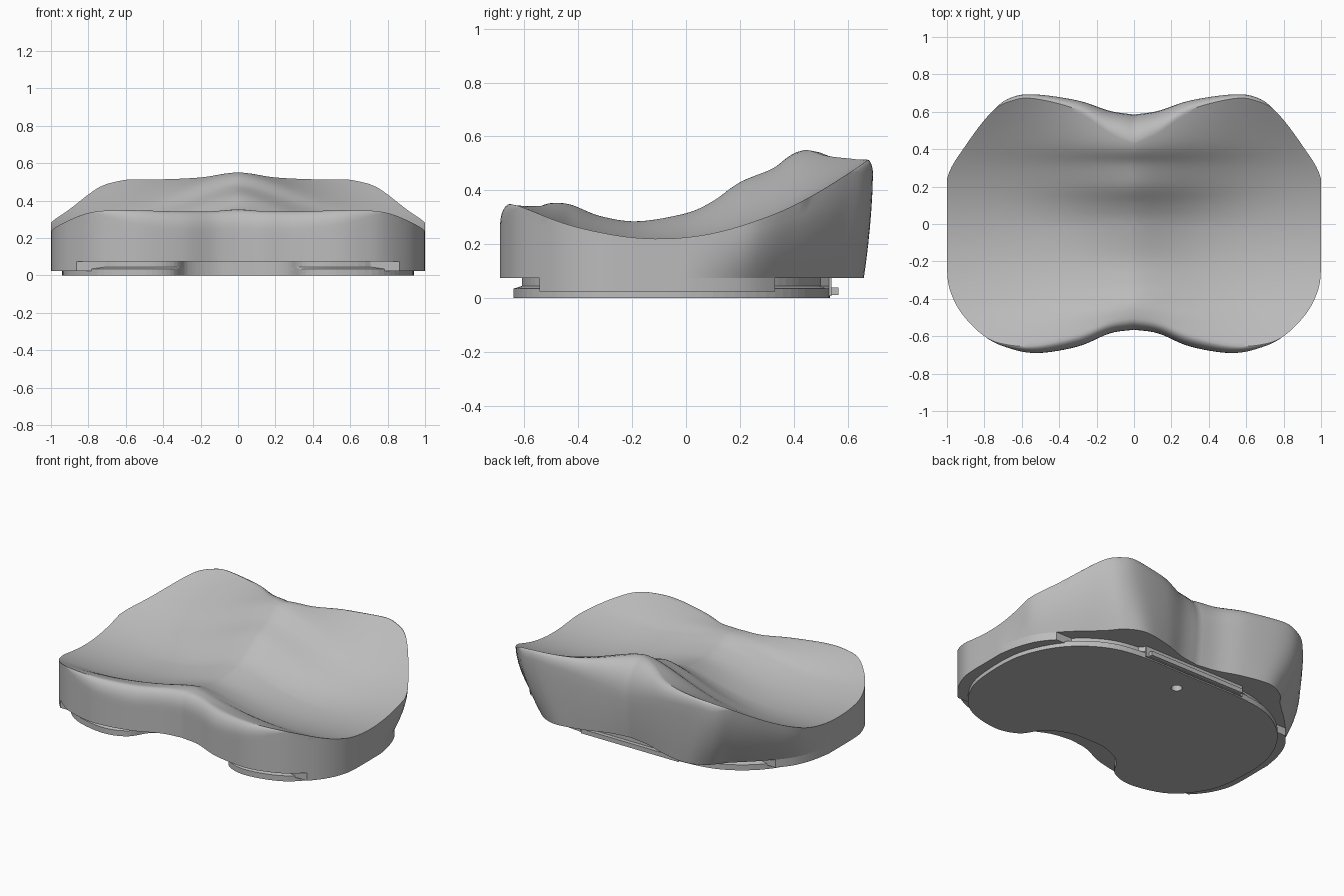
import bpy, bmesh, math
from mathutils import Vector

cube = bpy.data.objects.get("Cube")
if cube:
    bpy.data.objects.remove(cube, do_unlink=True)

grey = bpy.data.materials.new("plain_grey")
grey.use_nodes = True
GREY = (0.5, 0.5, 0.5, 1)
grey.diffuse_color = GREY
grey.node_tree.nodes["Principled BSDF"].inputs["Base Color"].default_value = GREY


def smooth_curve(points, steps=6):
    """Sample a Catmull-Rom curve through 2D points."""
    pts = [Vector(p) for p in points]
    padded = [pts[0] * 2 - pts[1]] + pts + [pts[-1] * 2 - pts[-2]]
    out = []
    for a, b, c, d in zip(padded, padded[1:], padded[2:], padded[3:]):
        for i in range(steps):
            t = i / steps
            out.append((b * 2 + (c - a) * t + (a * 2 - b * 5 + c * 4 - d) * t ** 2
                        + (b * 3 - a - c * 3 + d) * t ** 3) / 2)
    return out + [pts[-1]]


def closed_outline(half):
    """Mirror a back-to-front half outline into a closed loop."""
    side = smooth_curve(half)
    side = [Vector((min(max(p.x, 0), 1), p.y)) for p in side]
    return side + [Vector((-p.x, p.y)) for p in reversed(side[1:-1])]


def finish(name, bm, smooth=True):
    bmesh.ops.remove_doubles(bm, verts=bm.verts, dist=0.0005)
    bmesh.ops.recalc_face_normals(bm, faces=bm.faces)
    mesh = bpy.data.meshes.new(name)
    bm.to_mesh(mesh)
    bm.free()
    obj = bpy.data.objects.new(name, mesh)
    bpy.context.collection.objects.link(obj)
    mesh.materials.append(grey)
    if smooth:
        bpy.ops.object.select_all(action="DESELECT")
        obj.select_set(True)
        bpy.context.view_layer.objects.active = obj
        bpy.ops.object.shade_smooth_by_angle(angle=math.radians(32))
    return obj


def add_ring(bm, loop, heights):
    return [bm.verts.new((p.x, p.y, z)) for p, z in zip(loop, heights)]


def bridge(bm, lower, upper):
    for i in range(len(lower)):
        j = (i + 1) % len(lower)
        bm.faces.new((lower[i], lower[j], upper[j], upper[i]))


def add_prism(bm, levels):
    """Stack (outline, height) levels into a capped solid."""
    rings = [add_ring(bm, loop, [z] * len(loop)) for loop, z in levels]
    for lower, upper in zip(rings, rings[1:]):
        bridge(bm, lower, upper)
    bm.faces.new(rings[0])
    bm.faces.new(rings[-1])


def box(name, low, high):
    bm = bmesh.new()
    corners = [Vector(p) for p in ((low[0], low[1]), (high[0], low[1]),
                                   (high[0], high[1]), (low[0], high[1]))]
    add_prism(bm, [(corners, low[2]), (corners, high[2])])
    finish(name, bm)


# Outlines: half loops running from back centre to front centre
FRONT_SIDE = [(1, 0), (1, -.22), (.985, -.35), (.92, -.48), (.8, -.6)]
FRONT_EDGE = [(.68, -.66), (.52, -.69), (.3, -.655), (.13, -.585), (0, -.565)]
outer = closed_outline(
    [(0, .585), (.13, .605), (.3, .66), (.53, .693), (.66, .675), (.76, .6), (.9, .42), (1, .24)]
    + FRONT_SIDE + FRONT_EDGE)
crest = closed_outline(
    [(0, .44), (.13, .5), (.3, .61), (.53, .67), (.65, .66), (.76, .6), (.9, .42), (1, .24)]
    + FRONT_SIDE + [(.68, -.645), (.52, -.65), (.3, -.6), (.13, -.53), (0, -.505)])
under = closed_outline(
    [(0, .56), (.13, .58), (.28, .63), (.46, .66), (.58, .61), (.66, .52), (.81, .38), (.94, .22)]
    + FRONT_SIDE + FRONT_EDGE)

# Height of the raised centre line, from front to back
ridge_line = smooth_curve([(-.7, .35), (-.55, .35), (-.44, .35), (-.32, .305), (-.18, .285),
                           (0, .315), (.1, .36), (.2, .43), (.32, .48), (.44, .55), (.72, .56)])


def ridge(y):
    for a, b in zip(ridge_line, ridge_line[1:]):
        if y <= b.x:
            return a.y + (b.y - a.y) * (y - a.x) / (b.x - a.x)
    return ridge_line[-1].y


def top_height(p):
    """Two shallow bowls with a ridge between them and a flat front shelf."""
    d = p.y + 0.1
    bowl = 0.19 + (0.3 * (d / 0.77) ** 2 if d > 0 else 0.155 * (d / 0.55) ** 2)
    bowl += 0.03 * (max(abs(p.x) - 0.5, 0) / 0.5) ** 2
    width = 0.31 + 0.3 * max(p.y, 0) + 2 * max(-p.y - 0.43, 0)
    return bowl + (ridge(p.y) - bowl) * math.exp(-(abs(p.x) / width) ** 1.6)


# Padded seat body: concave top, rounded rim, tapering wall
FLOOR = 0.075
ROWS = 30
bm = bmesh.new()
rings = []
for r in range(1, ROWS + 1):
    loop = [p * (r / ROWS) for p in crest]
    rings.append(add_ring(bm, loop, [top_height(p) for p in loop]))
hub = bm.verts.new((0, 0, top_height(Vector((0, 0)))))
for i, v in enumerate(rings[0]):
    bm.faces.new((hub, v, rings[0][(i + 1) % len(crest)]))
rim_z = [top_height(p) for p in crest]
gaps = [(o - c).length for o, c in zip(outer, crest)]
drops = [1.2 * g + 0.03 * min(1, g / 0.02) for g in gaps]
ROUND = 6
for k in range(1, ROUND + 1):
    a = math.pi / 2 * k / ROUND
    loop = [c.lerp(o, math.sin(a)) for c, o in zip(crest, outer)]
    rings.append(add_ring(bm, loop, [z - d * (1 - math.cos(a)) for z, d in zip(rim_z, drops)]))
WALL = 6
edge_z = [z - d for z, d in zip(rim_z, drops)]
for k in range(1, WALL + 1):
    t = k / WALL
    loop = [o.lerp(u, t ** 1.7) for o, u in zip(outer, under)]
    rings.append(add_ring(bm, loop, [z + (FLOOR - z) * t for z in edge_z]))
for lower, upper in zip(rings, rings[1:]):
    bridge(bm, lower, upper)
bm.faces.new(rings[-1])
finish("seat_body", bm)

# Side skirts hanging below the body
for side, name in ((1, "left_skirt"), (-1, "right_skirt")):
    arc = [p for p in under if p.x * side > 0.6 and -.55 < p.y < .34]
    arc.sort(key=lambda p: p.y)
    loop = arc + [Vector((0.6 * side, arc[-1].y)), Vector((0.6 * side, arc[0].y))]
    bm = bmesh.new()
    add_prism(bm, [(loop, 0.025), (loop, FLOOR + 0.004)])
    finish(name, bm)

# Bean-shaped base plate with a lip around its lower edge
plate = closed_outline([(0, .53), (.36, .53), (.6, .48), (.8, .33), (.92, .1), (.94, -.15),
                        (.9, -.38), (.75, -.57), (.52, -.64), (.36, -.6), (.27, -.48),
                        (.13, -.41), (0, -.4)])
neck = [p * 0.95 if p.y < -.5 or abs(p.x) > .4 else p for p in plate]
bm = bmesh.new()
add_prism(bm, [(plate, 0), (plate, 0.035), (neck, 0.045), (neck, FLOOR + 0.004)])
base = finish("base_plate", bm, smooth=False)

# Screw hole in the underside
bm = bmesh.new()
bmesh.ops.create_cone(bm, cap_ends=True, segments=24, radius1=0.032, radius2=0.032, depth=0.1)
cutter = finish("hole_cutter", bm, smooth=False)
cutter.location = (0, 0.38, 0)
cutter.hide_render = True
cutter.hide_set(True)
hole = base.modifiers.new("screw_hole", "BOOLEAN")
hole.operation = "DIFFERENCE"
hole.object = cutter

# Rear latch: upright wall with a catch rail
box("latch_wall", (-.36, .5, .008), (.36, .54, FLOOR + .004))
box("latch_rail", (-.34, .53, .012), (.34, .565, .04))
